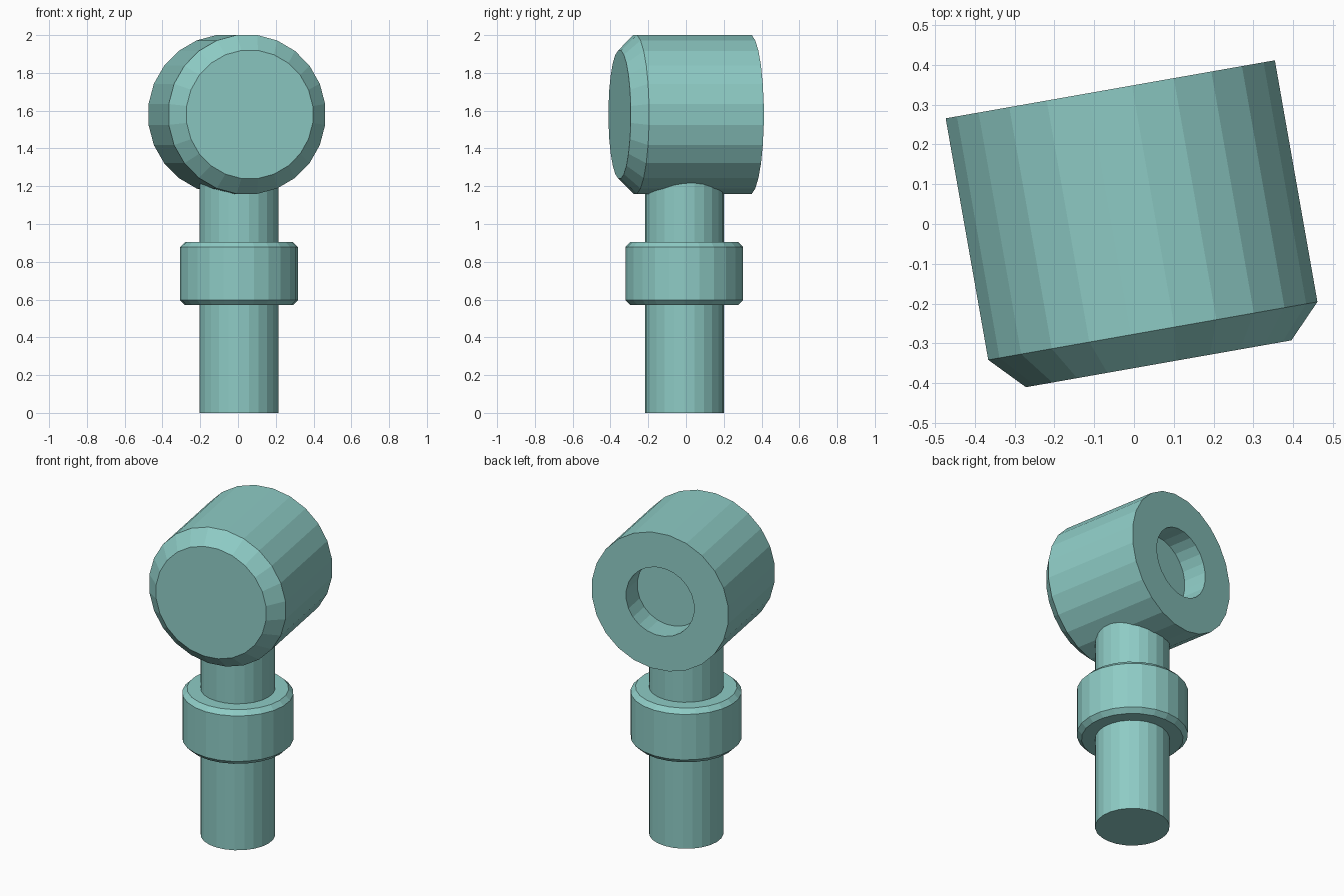
import bpy, bmesh
from math import pi, cos, sin, radians
from mathutils import Matrix

if "Cube" in bpy.data.objects:
    bpy.data.objects.remove(bpy.data.objects["Cube"])

SIDES = 24


def lathe(name, profile, matrix, phase=0.0):
    """Turn a (radius, height) profile around local z and cap both ends."""
    bm = bmesh.new()
    rings = []
    for r, z in profile:
        angles = [phase + 2 * pi * i / SIDES for i in range(SIDES)]
        rings.append([bm.verts.new((r * cos(a), r * sin(a), z)) for a in angles])
    for a, b in zip(rings, rings[1:]):
        for i in range(SIDES):
            j = (i + 1) % SIDES
            bm.faces.new((a[i], a[j], b[j], b[i]))
    bm.faces.new(rings[0])
    bm.faces.new(rings[-1])
    bm.transform(matrix)
    bmesh.ops.recalc_face_normals(bm, faces=bm.faces)
    mesh = bpy.data.meshes.new(name)
    bm.to_mesh(mesh)
    bm.free()
    obj = bpy.data.objects.new(name, mesh)
    bpy.context.collection.objects.link(obj)
    return obj


# Shaft with a chamfered collar
shaft = lathe("hammer_shaft", [
    (0.209, 0.0), (0.209, 0.57), (0.285, 0.57), (0.312, 0.597),
    (0.312, 0.878), (0.285, 0.905), (0.209, 0.905), (0.209, 1.36),
], Matrix.Translation((0.005, -0.009, 0)))

# Head lying on its side, turned 10 degrees: recessed back, chamfered front
lay_down = (Matrix.Translation((0, 0, 1.58)) @ Matrix.Rotation(radians(10), 4, 'Z')
            @ Matrix.Rotation(radians(90), 4, 'X'))
head = lathe("hammer_head", [
    (0.211, -0.195), (0.211, -0.344), (0.424, -0.344),
    (0.424, 0.273), (0.342, 0.357),
], lay_down, phase=pi / SIDES)

# Weld the shaft into the head so no hidden faces remain
weld = head.modifiers.new("weld_shaft", 'BOOLEAN')
weld.operation = 'UNION'
weld.solver = 'EXACT'
weld.object = shaft
bpy.context.view_layer.objects.active = head
bpy.ops.object.modifier_apply(modifier=weld.name)
bpy.data.objects.remove(shaft)
head.name = "hammer"

# Teal finish
teal = bpy.data.materials.new("teal")
teal.diffuse_color = (0.27, 0.60, 0.56, 1)
teal.use_nodes = True
teal.node_tree.nodes["Principled BSDF"].inputs["Base Color"].default_value = teal.diffuse_color
head.data.materials.clear()
head.data.materials.append(teal)
